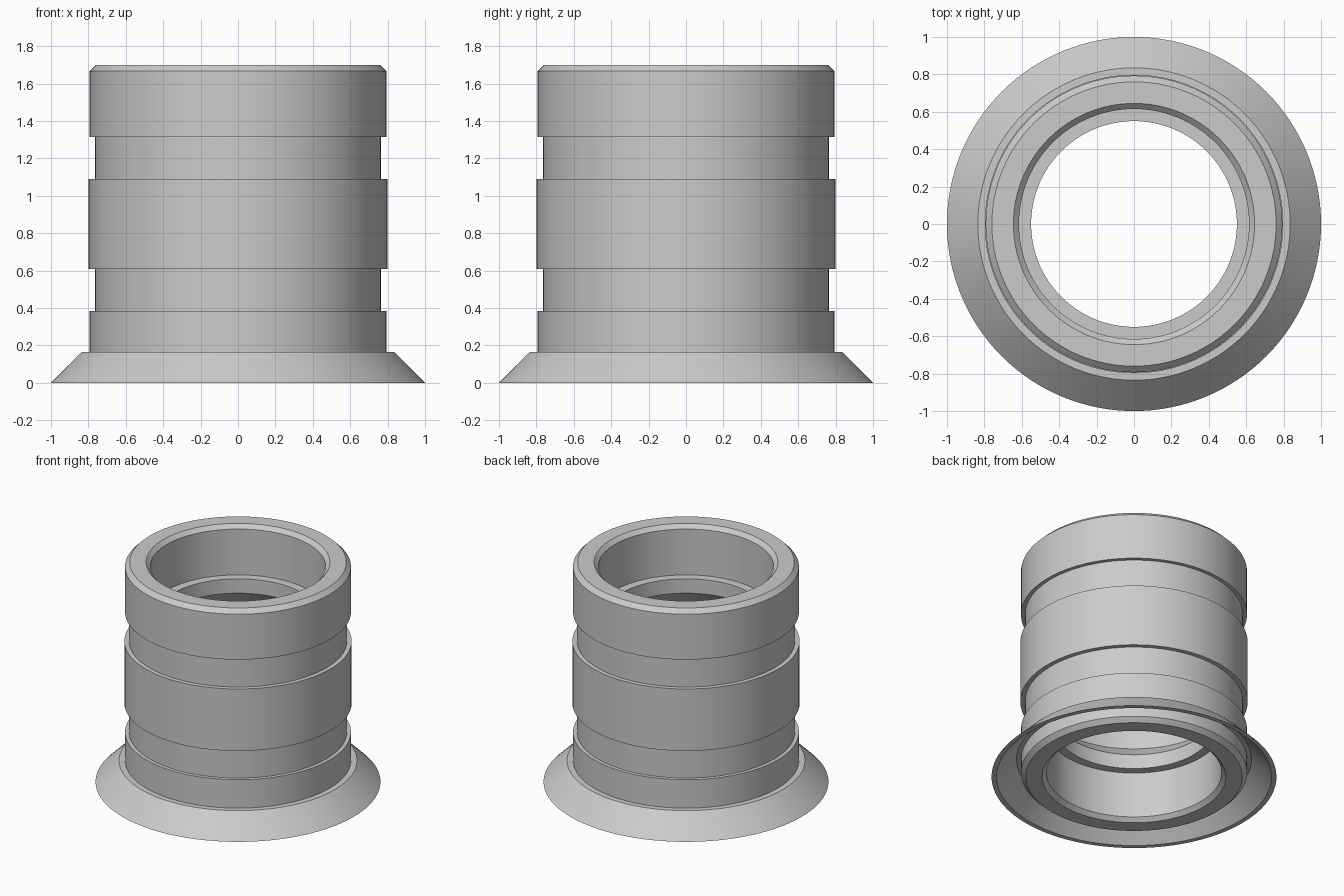
import bpy, bmesh, math
from mathutils import Matrix, Vector

cube = bpy.data.objects.get("Cube")
if cube:
    bpy.data.objects.remove(cube, do_unlink=True)

SEGMENTS = 128
HEIGHT = 1.7

grey = bpy.data.materials.new("plain grey")
grey.use_nodes = True
colour = (0.6, 0.6, 0.6, 1)
grey.diffuse_color = colour
grey.node_tree.nodes["Principled BSDF"].inputs["Base Color"].default_value = colour


def lathe(name, profile):
    """Revolve a closed (radius, height) outline around z."""
    bm = bmesh.new()
    verts = [bm.verts.new((r, 0, z)) for r, z in profile]
    edges = [bm.edges.new((v, verts[i - 1])) for i, v in enumerate(verts)]
    bmesh.ops.spin(bm, geom=verts + edges, cent=(0, 0, 0), axis=(0, 0, 1),
                   angle=math.tau, steps=SEGMENTS, use_merge=True)
    bmesh.ops.remove_doubles(bm, verts=bm.verts, dist=0.0001)
    bmesh.ops.recalc_face_normals(bm, faces=bm.faces)
    mesh = bpy.data.meshes.new(name)
    bm.to_mesh(mesh)
    bm.free()
    mesh.materials.append(grey)
    obj = bpy.data.objects.new(name, mesh)
    bpy.context.collection.objects.link(obj)
    bpy.ops.object.select_all(action='DESELECT')
    obj.select_set(True)
    bpy.context.view_layer.objects.active = obj
    bpy.ops.object.shade_smooth_by_angle(angle=math.radians(25))
    return obj


def mirrored(half):
    """Continue a half outline with its mirror image about mid height."""
    return half + [(r, HEIGHT - z) for r, z in reversed(half)]


# Sleeve: chamfered ends, two outer grooves, two inner ribs
outer = mirrored([(0.76, 0), (0.793, 0.033), (0.793, 0.385),
                  (0.765, 0.385), (0.765, 0.61), (0.798, 0.61)])
inner = mirrored([(0.645, 0), (0.615, 0.03), (0.615, 0.385),
                  (0.55, 0.385), (0.55, 0.496), (0.664, 0.61)])
lathe("sleeve", outer + inner[::-1])

# Flared skirt: thin conical flange open underneath
lathe("flared_skirt", [(1, 0), (0.835, 0.165), (0.78, 0.165),
                       (0.78, 0.14), (0.825, 0.14), (0.965, 0)])
